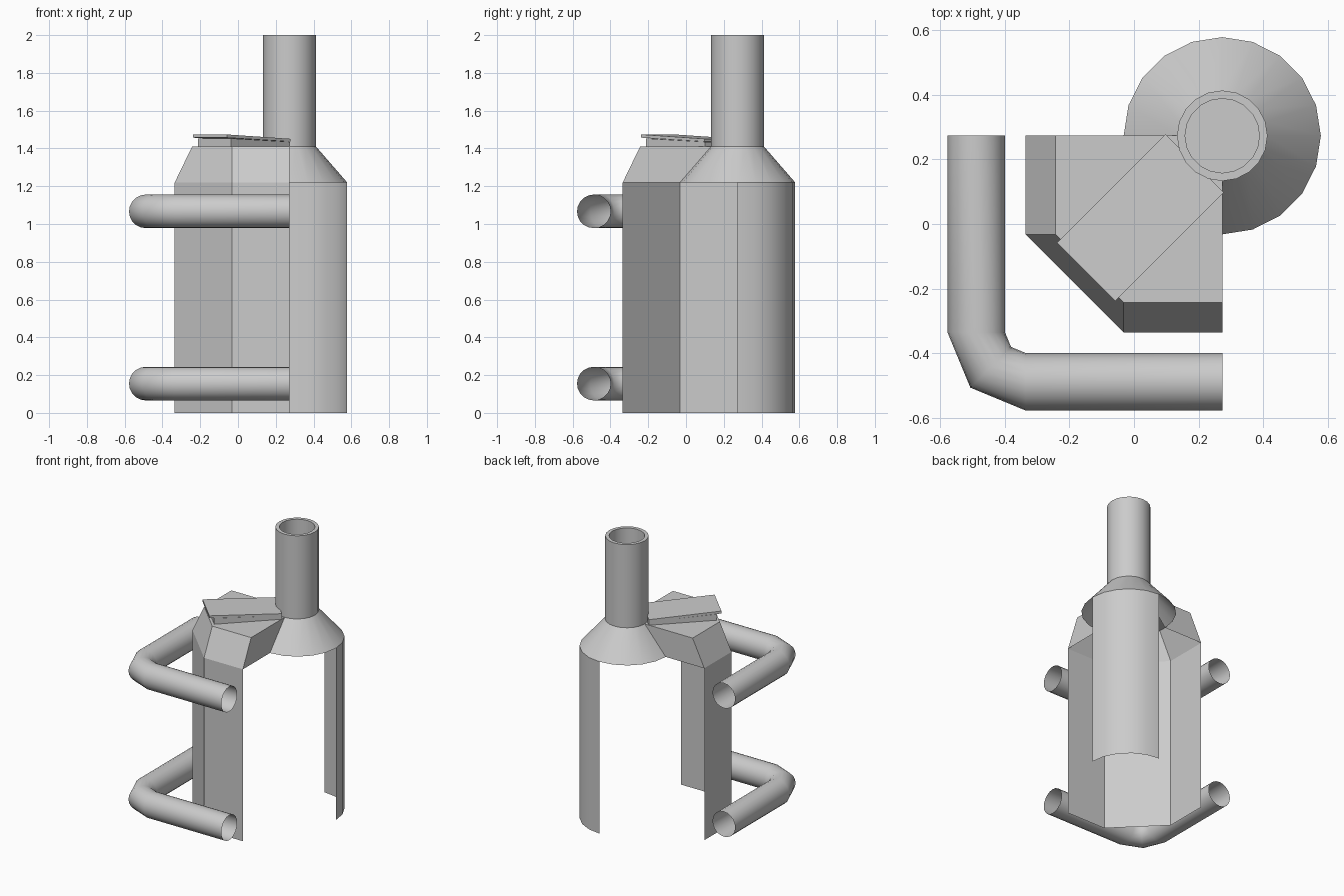
import bpy, bmesh
from math import sin, cos, pi
from mathutils import Vector

if "Cube" in bpy.data.objects:
    bpy.data.objects.remove(bpy.data.objects["Cube"])

C = 0.273      # stack axis in x and y
R = 0.305      # tower radius
RS = 0.14      # stack outer radius
Z1, Z2 = 1.22, 1.41   # shoulder bottom and top
SEG = 20


def finish(name, bm, smooth=False):
    bmesh.ops.remove_doubles(bm, verts=bm.verts, dist=1e-4)
    bmesh.ops.recalc_face_normals(bm, faces=bm.faces)
    me = bpy.data.meshes.new(name)
    bm.to_mesh(me)
    bm.free()
    ob = bpy.data.objects.new(name, me)
    bpy.context.collection.objects.link(ob)
    if smooth:
        bpy.ops.object.select_all(action='DESELECT')
        ob.select_set(True)
        bpy.context.view_layer.objects.active = ob
        bpy.ops.object.shade_smooth_by_angle(angle=pi / 6)
    return ob


def loft(bm, rings, closed):
    """Skin consecutive rings of points; returns the vertex rings."""
    vr = [[bm.verts.new(p) for p in ring] for ring in rings]
    for a, b in zip(vr, vr[1:]):
        n = len(a)
        for i in range(n if closed else n - 1):
            j = (i + 1) % n
            bm.faces.new((a[i], a[j], b[j], b[i]))
    return vr


def arc(r, z, start, count):
    """Points on the 20-sided stack circle, by step index."""
    return [(C + r * cos(2 * pi * i / SEG), C + r * sin(2 * pi * i / SEG), z)
            for i in range(start, start + count)]


# quarter-round outer wall
bm = bmesh.new()
loft(bm, [arc(R, 0, 0, 6), arc(R, Z1, 0, 6)], False)
finish("round_wall", bm, True)

# three-quarter cone shoulder
bm = bmesh.new()
loft(bm, [arc(R, Z1, -5, 16), arc(RS, Z2, -5, 16)], False)
finish("cone_shoulder", bm, True)

# hollow stack with an inner floor
bm = bmesh.new()
rings = loft(bm, [arc(RS, Z2, 0, SEG), arc(RS, 2, 0, SEG),
                  arc(0.115, 2, 0, SEG), arc(0.115, Z2, 0, SEG)], True)
bm.faces.new(rings[-1])
finish("stack", bm, True)

# faceted body: walls, sloped shoulder, roof and shoulder end panels
outer = [(-0.335, C), (-0.335, -0.032), (-0.032, -0.335), (C, -0.335)]
inner = [(-0.243, C), (-0.243, -0.032), (-0.032, -0.243), (C, -0.243)]
bm = bmesh.new()
loft(bm, [[(x, y, z) for x, y in pts]
          for pts, z in ((outer, 0), (outer, Z1), (inner, Z2))], False)
roof = [(x, y, Z2) for x, y in inner] + arc(RS, Z2, 10, 6)[::-1]
bm.faces.new([bm.verts.new(p) for p in roof])
end = [(-0.335, Z1), (-0.243, Z2), (C - RS, Z2), (C - R, Z1)]
bm.faces.new([bm.verts.new((C, t, z)) for t, z in end])
bm.faces.new([bm.verts.new((t, C, z)) for t, z in end])
finish("faceted_body", bm)


def diagonal_block(name, profile, half):
    """Extrude a (distance along diagonal, z) profile across the diagonal."""
    u = Vector((1, 1, 0)).normalized()
    v = Vector((1, -1, 0)).normalized()
    bm = bmesh.new()
    sides = loft(bm, [[u * d + v * s + Vector((0, 0, z)) for d, z in profile]
                      for s in (-half, half)], True)
    for s in sides:
        bm.faces.new(s)
    finish(name, bm)


# roof hatch: raised frame and tilted lid
diagonal_block("hatch_frame", [(-0.177, Z2), (0.265, Z2),
                               (0.265, 1.435), (-0.177, 1.453)], 0.124)
diagonal_block("hatch_lid", [(-0.209, 1.457), (0.265, 1.436),
                             (0.265, 1.451), (-0.209, 1.474)], 0.127)

# bent open-ended bumper pipes
PR, K, B = 0.089, -0.335, 0.153
stations = [((K - B, C), 0), ((K - B, K), 0),
            ((K - B * cos(pi / 4), K - B * sin(pi / 4)), pi / 4),
            ((K, K - B), pi / 2), ((C, K - B), pi / 2)]
for name, z in (("lower_pipe", 0.155), ("upper_pipe", 1.067)):
    bm = bmesh.new()
    rings = []
    for (x, y), a in stations:
        rings.append([(x - PR * cos(t) * cos(a), y - PR * cos(t) * sin(a),
                       z + PR * sin(t))
                      for t in (2 * pi * i / SEG for i in range(SEG))])
    loft(bm, rings, True)
    ob = finish(name, bm)
    for p in ob.data.polygons:
        p.use_smooth = True
